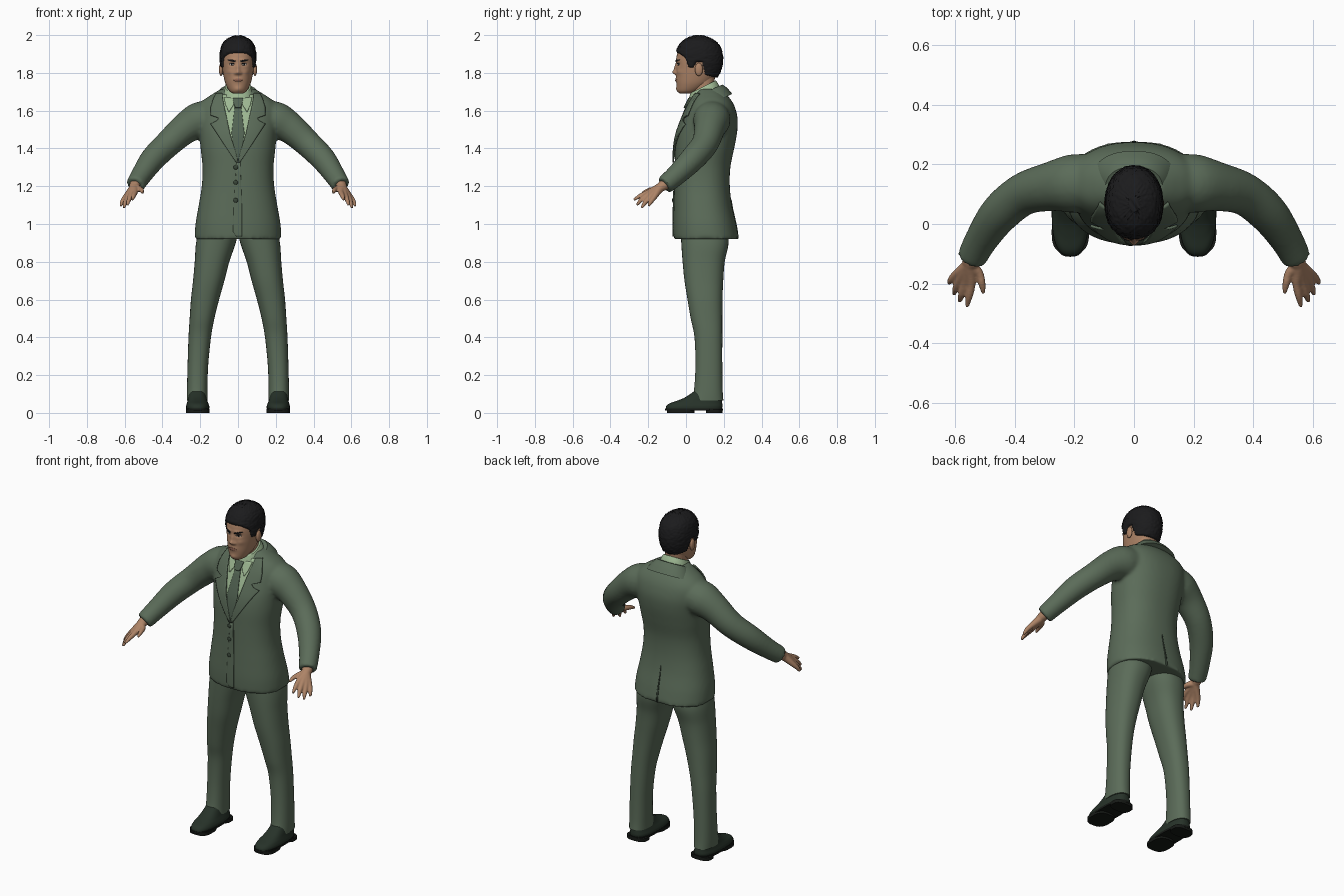
import bpy, bmesh, math, random
from math import cos, sin, exp, tau
from mathutils import Vector, Matrix
from mathutils.bvhtree import BVHTree

random.seed(4)
if "Cube" in bpy.data.objects:
    bpy.data.objects.remove(bpy.data.objects["Cube"])


def material(name, r, g, b):
    m = bpy.data.materials.new(name)
    m.use_nodes = True
    m.diffuse_color = (r, g, b, 1)
    node = next(n for n in m.node_tree.nodes if n.type == 'BSDF_PRINCIPLED')
    node.inputs["Base Color"].default_value = (r, g, b, 1)
    node.inputs["Roughness"].default_value = 0.8
    return m


SUIT = material("green suit", .105, .15, .1)
SEAM = material("dark green seam", .04, .06, .04)
SHIRT = material("pale green shirt", .34, .48, .29)
TIE = material("green tie", .085, .125, .085)
SKIN = material("skin", .42, .23, .135)
LIPS = material("lips", .3, .135, .09)
HAIR = material("black hair", .011, .011, .012)
EYE = material("eye white", .5, .45, .4)
SHOE = material("dark green shoe", .02, .032, .022)
SOLE = material("black sole", .008, .01, .008)


def finish(bm, name, mat, voxel=0, angle=50):
    bmesh.ops.recalc_face_normals(bm, faces=bm.faces)
    me = bpy.data.meshes.new(name)
    bm.to_mesh(me)
    bm.free()
    me.materials.append(mat)
    me.shade_smooth()
    me.set_sharp_from_angle(angle=math.radians(angle))
    ob = bpy.data.objects.new(name, me)
    bpy.context.collection.objects.link(ob)
    if voxel:
        mod = ob.modifiers.new("blend", 'REMESH')
        mod.mode, mod.voxel_size, mod.use_smooth_shade = 'VOXEL', voxel, True
        mod = ob.modifiers.new("soften", 'SMOOTH')
        mod.factor, mod.iterations = .5, 6
    return ob


def spline(keys, steps):
    """Smooth interpolation through the key rows."""
    out = []
    for i in range(len(keys) - 1):
        a, b, c, d = (keys[min(max(j, 0), len(keys) - 1)] for j in range(i - 1, i + 3))
        for k in range(steps):
            t = k / steps
            out.append([.5 * (2*q + (r-p)*t + (2*p - 5*q + 4*r - s)*t*t + (3*q - p - 3*r + s)*t**3)
                        for p, q, r, s in zip(a, b, c, d)])
    return out + [list(keys[-1])]


def skin_rings(bm, rings):
    rings = [[bm.verts.new(p) for p in r] for r in rings]
    n = len(rings[0])
    for a, b in zip(rings, rings[1:]):
        for i in range(n):
            bm.faces.new((a[i], a[(i+1) % n], b[(i+1) % n], b[i]))
    bm.faces.new(rings[0][::-1])
    bm.faces.new(rings[-1])


def loft(bm, keys, s=1, n=40, steps=6, power=2.3, tilt=0):
    """Stacked rounded outlines; a key is z, x from, x to, y front, y back."""
    rings = []
    for z, x0, x1, y0, y1 in spline(keys, steps):
        ring = []
        for i in range(n):
            c, d = cos(tau * i / n), sin(tau * i / n)
            x = math.copysign(abs(c) ** (2 / power), c) * (x1 - x0) / 2
            y = math.copysign(abs(d) ** (2 / power), d) * (y1 - y0) / 2
            ring.append((s * (x + (x0 + x1) / 2), y + (y0 + y1) / 2, z + tilt * y))
        rings.append(ring)
    skin_rings(bm, rings)


def tube(bm, keys, s=1, n=20, steps=5):
    """Round limb; a key is x, y, z, radius."""
    path = spline(keys, steps)
    rings = []
    for i, p in enumerate(path):
        a, b = path[max(i - 1, 0)], path[min(i + 1, len(path) - 1)]
        q = (Vector(b[:3]) - Vector(a[:3])).to_track_quat('Z', 'Y')
        ring = [Vector(p[:3]) + q @ Vector((p[3]*cos(tau*k/n), p[3]*sin(tau*k/n), 0)) for k in range(n)]
        rings.append([(s * v.x, v.y, v.z) for v in ring])
    skin_rings(bm, rings)


def ellipsoid(name, centre, size, mat):
    bm = bmesh.new()
    bmesh.ops.create_uvsphere(bm, u_segments=20, v_segments=12, radius=1,
                              matrix=Matrix.Translation(centre) @ Matrix.Diagonal((*size, 1)))
    return finish(bm, name, mat)


def surface(ob):
    bpy.context.view_layer.update()
    return BVHTree.FromObject(ob, bpy.context.evaluated_depsgraph_get())


def patch(name, tree, rows, mat, lift, s=1, side=-1, thick=.004, cols=8):
    """Thin plate laid on a surface; a row is z, x from, x to."""
    bm = bmesh.new()
    grid = []
    for a, b in zip(rows, rows[1:]):
        for k in range(5 if b is rows[-1] else 4):
            z, x0, x1 = (p + (q - p) * k / 4 for p, q in zip(a, b))
            line = []
            for c in range(cols + 1):
                x = s * (x0 + (x1 - x0) * c / cols)
                hit = tree.ray_cast(Vector((x, side, z)), Vector((0, -side, 0)))[0]
                hit = hit or tree.find_nearest(Vector((x, .05, z)))[0]
                line.append(bm.verts.new((x, hit.y + side * lift, z)))
            grid.append(line)
    for a, b in zip(grid, grid[1:]):
        for i in range(cols):
            bm.faces.new((a[i], a[i+1], b[i+1], b[i]))
    ob = finish(bm, name, mat)
    mod = ob.modifiers.new("thickness", 'SOLIDIFY')
    mod.thickness, mod.offset = thick, 0
    return ob


# Jacket: body and both sleeves blended into one surface
bm = bmesh.new()
body = [(.92, .23, -.066, .28), (1, .225, -.068, .265), (1.1, .208, -.065, .243), (1.2, .192, -.062, .232),
        (1.3, .188, -.06, .235), (1.4, .198, -.057, .255), (1.48, .205, -.045, .27), (1.55, .212, -.02, .274),
        (1.61, .212, .005, .262), (1.65, .19, .025, .243), (1.685, .14, .042, .215), (1.715, .09, .06, .185)]
loft(bm, [(z, -w, w, f, b) for z, w, f, b in body], n=56)
for s in (1, -1):
    tube(bm, [(.15, .14, 1.56, .095), (.21, .135, 1.545, .098), (.28, .125, 1.505, .083), (.37, .1, 1.425, .072),
              (.45, .035, 1.345, .067), (.51, -.05, 1.26, .056), (.545, -.115, 1.205, .05)], s)
jacket = finish(bm, "jacket", SUIT, .01)
cloth = surface(jacket)

# Shirt front, tie and collars
patch("shirt_front", cloth, [(1.345, -.006, .006), (1.5, -.055, .055), (1.62, -.08, .08), (1.685, -.085, .085)],
      SHIRT, .003, cols=16)
patch("tie", cloth, [(1.34, -.004, .004), (1.38, -.02, .02), (1.48, -.034, .034), (1.63, -.016, .016)], TIE, .009)
patch("tie_knot", cloth, [(1.615, -.014, .014), (1.635, -.022, .022), (1.665, -.027, .027)], TIE, .016, thick=.009)
bm = bmesh.new()
loft(bm, [(1.665, -.088, .088, .008, .185), (1.7, -.08, .08, .014, .172), (1.727, -.068, .068, .024, .158)], tilt=.5)
finish(bm, "shirt_collar", SHIRT)
bm = bmesh.new()
loft(bm, [(1.64, -.145, .145, .03, .245), (1.68, -.118, .118, .04, .218), (1.705, -.096, .096, .045, .192)], tilt=.45)
finish(bm, "jacket_collar", SUIT)

lapel = [(1.325, -.002, .01), (1.4, .018, .06), (1.47, .04, .105), (1.53, .053, .145), (1.545, .056, .112),
         (1.56, .059, .1), (1.575, .062, .145), (1.62, .072, .143), (1.66, .08, .13), (1.69, .083, .115)]
for s, side in ((1, "left"), (-1, "right")):
    patch(side + "_lapel", cloth, lapel, SUIT, .009, s, thick=.008)
    patch(side + "_collar_point", cloth, [(1.595, .046, .05), (1.63, .024, .066), (1.67, .01, .075)],
          SHIRT, .011, s)

# Front overlap, back vent and buttons
patch("front_overlap", cloth, [(.935, -.008, .02), (.96, -.026, .02), (1.1, -.022, .02), (1.33, -.008, .012)],
      SUIT, .002, thick=.006)
patch("back_vent", cloth, [(.925, -.006, .006), (1.13, -.001, .001)], SEAM, .001, side=1, cols=2)
for i, z in enumerate((1.125, 1.22, 1.3)):
    y = cloth.ray_cast(Vector((-.012, -1, z)), Vector((0, 1, 0)))[0].y
    ellipsoid("button_%d" % (i + 1), (-.012, y - .005, z), (.012, .005, .012), SEAM)

# Trousers and shoes
leg = [(.065, .162, .27, .025, .198), (.12, .162, .27, .042, .194), (.25, .158, .267, .05, .192),
       (.4, .143, .262, .045, .192), (.5, .125, .256, .025, .192), (.6, .1, .249, .008, .193),
       (.7, .072, .238, -.008, .197), (.8, .046, .229, -.018, .205), (.9, .012, .222, -.025, .225),
       (1, -.01, .2, -.03, .215)]
upper = [(.02, .153, .274, -.107, .19), (.035, .152, .275, -.105, .193), (.05, .157, .271, -.088, .192),
         (.065, .163, .267, -.045, .19), (.085, .168, .264, .0, .188), (.12, .175, .258, .05, .18)]
for s, side in ((1, "left"), (-1, "right")):
    bm = bmesh.new()
    loft(bm, leg, s)
    finish(bm, side + "_trouser_leg", SUIT)
    bm = bmesh.new()
    loft(bm, upper, s, power=2.6)
    finish(bm, side + "_shoe", SHOE)
    bm = bmesh.new()
    for z0, z1, y0, y1 in ((.012, .024, -.11, .195), (0, .02, -.1, .045), (0, .02, .105, .193)):
        loft(bm, [(z0, .151, .276, y0, y1), (z1, .151, .276, y0, y1)], s, steps=1, power=2.8)
    finish(bm, side + "_sole", SOLE, angle=40)

# Hands: fingers run from the wrist so the palm blends between them
fingers = [((.545, -.195, 1.17), (.552, -.24, 1.15), (.56, -.277, 1.128)),
           ((.565, -.195, 1.158), (.577, -.235, 1.13), (.585, -.26, 1.1)),
           ((.582, -.185, 1.148), (.596, -.215, 1.115), (.604, -.235, 1.085)),
           ((.595, -.168, 1.143), (.612, -.186, 1.118), (.621, -.198, 1.095)),
           ((.52, -.165, 1.185), (.51, -.2, 1.178), (.505, -.232, 1.165))]
for s, side in ((1, "left"), (-1, "right")):
    bm = bmesh.new()
    for knuckle, joint, tip in fingers:
        tube(bm, [(.54, -.1, 1.215, .03), (.55, -.135, 1.195, .025), (*knuckle, .0155), (*joint, .0125),
                  (*tip, .007)], s, n=14)
    finish(bm, side + "_hand", SKIN, .0045)

# Neck and head
bm = bmesh.new()
loft(bm, [(1.64, -.064, .064, .035, .165), (1.71, -.058, .058, .035, .15), (1.8, -.06, .06, .03, .155)])
finish(bm, "neck", SKIN)

skull = [(1.69, .025, -.032, .03), (1.705, .046, -.044, .07), (1.74, .065, -.05, .125), (1.78, .076, -.052, .158),
         (1.82, .083, -.052, .177), (1.86, .087, -.052, .185), (1.9, .087, -.047, .184), (1.94, .079, -.03, .17),
         (1.97, .055, .0, .135), (1.988, .016, .045, .09)]
skull = [(z, -w, w, f, b) for z, w, f, b in skull]

# Face relief: half width centre x, z, spread x, z, height
relief = [(0, 1.803, .012, .012, .018), (0, 1.826, .009, .02, .01), (.014, 1.798, .007, .007, .007),
          (.033, 1.846, .015, .009, -.008), (.028, 1.868, .02, .008, .005), (0, 1.763, .022, .01, .006),
          (0, 1.764, .022, .0025, -.004), (0, 1.713, .02, .014, .006), (.045, 1.805, .015, .014, .004)]
bm = bmesh.new()
loft(bm, skull, n=96, steps=9, power=2.15)
for v in bm.verts:
    if v.co.y < .02:
        x, z = abs(v.co.x), v.co.z
        v.co.y -= sum(h * exp(-((x - cx) / sx) ** 2 - ((z - cz) / sz) ** 2) for cx, cz, sx, sz, h in relief)
head = finish(bm, "head", SKIN, angle=80)
face = surface(head)

for s, side in ((1, "left"), (-1, "right")):
    patch(side + "_eye", face, [(1.84, .026, .036), (1.844, .02, .046), (1.85, .026, .042)], EYE, .001, s, thick=.002)
    patch(side + "_iris", face, [(1.84, .03, .035), (1.845, .028, .037), (1.85, .03, .035)], HAIR, .002, s, thick=.002)
    patch(side + "_eyelid", face, [(1.848, .018, .026), (1.851, .022, .048), (1.853, .03, .044)], HAIR, .002, s,
          thick=.002)
    patch(side + "_eyebrow", face, [(1.858, .012, .02), (1.864, .014, .046), (1.87, .032, .055)], HAIR, .001, s)
    ear = ellipsoid(side + "_ear", (s * .09, .068, 1.818), (.011, .021, .034), SKIN)
patch("lips", face, [(1.755, -.01, .01), (1.763, -.026, .026), (1.771, -.01, .01)], LIPS, .0005, thick=.002)

# Hair: skull shell lifted above the hairline and sunk below it
hairline = [(-.08, 1.905), (-.035, 1.898), (0, 1.872), (.014, 1.825), (.042, 1.822), (.052, 1.852), (.085, 1.852),
            (.102, 1.785), (.25, 1.745)]
bm = bmesh.new()
loft(bm, skull, n=96, steps=9, power=2.15)
for v in bm.verts:
    for (y0, z0), (y1, z1) in zip(hairline, hairline[1:]):
        if y0 <= v.co.y < y1:
            edge = z0 + (z1 - z0) * (v.co.y - y0) / (y1 - y0)
    lift = min(max((v.co.z - edge) / .012, 0), 1)
    out = (v.co - Vector((0, .07, 1.85))).normalized()
    v.co += out * (lift * (.018 + random.uniform(-.0025, .0025)) - .008)
finish(bm, "hair", HAIR, angle=80)
